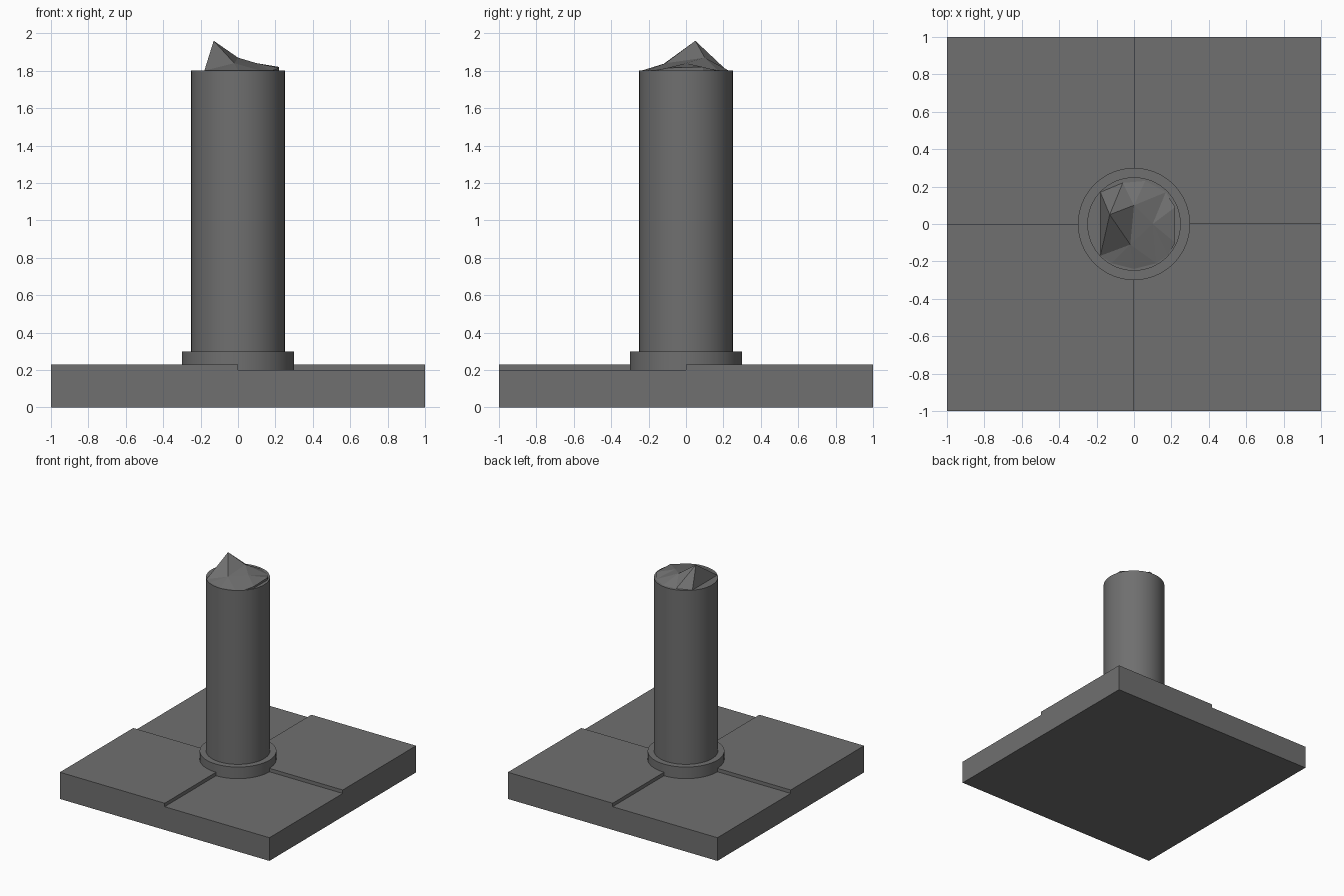
import bpy, bmesh, math
from mathutils import Vector

cube = bpy.data.objects.get("Cube")
if cube:
    bpy.data.objects.remove(cube, do_unlink=True)

# Single stone colour
stone = bpy.data.materials.new("dark_grey_stone")
stone.use_nodes = True
grey = (0.16, 0.16, 0.16, 1)
stone.diffuse_color = grey
stone.node_tree.nodes["Principled BSDF"].inputs["Base Color"].default_value = grey


def add_object(name, bm, smooth=False):
    bmesh.ops.recalc_face_normals(bm, faces=bm.faces)
    mesh = bpy.data.meshes.new(name)
    bm.to_mesh(mesh)
    bm.free()
    mesh.materials.append(stone)
    obj = bpy.data.objects.new(name, mesh)
    bpy.context.collection.objects.link(obj)
    if smooth:
        bpy.ops.object.select_all(action='DESELECT')
        obj.select_set(True)
        bpy.context.view_layer.objects.active = obj
        bpy.ops.object.shade_smooth_by_angle(angle=math.radians(30))
    return obj


def cylinder(name, radius, bottom, top):
    bm = bmesh.new()
    bmesh.ops.create_cone(bm, cap_ends=True, segments=64, radius1=radius,
                          radius2=radius, depth=top - bottom)
    bmesh.ops.translate(bm, verts=bm.verts, vec=(0, 0, (bottom + top) / 2))
    return add_object(name, bm, smooth=True)


# Base slab: four quarters, with one diagonal pair raised
bm = bmesh.new()
bmesh.ops.create_grid(bm, x_segments=2, y_segments=2, size=1)
bottom_faces = bm.faces[:]
raised = [f for f in bottom_faces
          if f.calc_center_median().x * f.calc_center_median().y > 0]
top = bmesh.ops.extrude_face_region(bm, geom=bottom_faces, use_keep_orig=True)["geom"]
top_verts = [g for g in top if isinstance(g, bmesh.types.BMVert)]
top_faces = [g for g in top if isinstance(g, bmesh.types.BMFace)]
bmesh.ops.translate(bm, verts=top_verts, vec=(0, 0, 0.2))
raised = [f for f in top_faces
          if f.calc_center_median().z > 0.19
          and f.calc_center_median().x * f.calc_center_median().y > 0]
for face in bmesh.ops.extrude_discrete_faces(bm, faces=raised)["faces"]:
    bmesh.ops.translate(bm, verts=face.verts, vec=(0, 0, 0.03))
add_object("base_slab", bm)

# Column and its collar
cylinder("collar", 0.30, 0.19, 0.30)
cylinder("column", 0.25, 0.29, 1.80)

# Broken stump on top: a jagged outline rising to a few ridge points
outline = [(-.18, .17, 0), (-.18, -.17, 0), (-.12, -.21, 0), (0, -.24, 0),
           (.12, -.21, 0), (.18, -.17, 0), (.22, -.1, .015), (.22, .09, .02),
           (.17, .17, 0), (.06, .23, 0), (-.06, .22, 0)]
ridge = [(-.13, .05, .16), (0, .1, .07), (-.02, -.11, .04), (.1, 0, .04)]
bm = bmesh.new()
rim = [bm.verts.new((x, y, 1.8 + z)) for x, y, z in outline]
peak, saddle, hollow, shelf = [bm.verts.new((x, y, 1.8 + z)) for x, y, z in ridge]


def fan(centre, first, last):
    for i in range(first, last):
        bm.faces.new((centre, rim[i % len(rim)], rim[(i + 1) % len(rim)]))


fan(peak, 10, 12)
fan(hollow, 1, 4)
fan(shelf, 4, 8)
fan(saddle, 8, 10)
for tri in ((peak, rim[1], hollow), (peak, hollow, saddle), (saddle, hollow, shelf),
            (hollow, rim[4], shelf), (shelf, rim[8], saddle), (saddle, rim[10], peak)):
    bm.faces.new(tri)

# Small lip dropping from the stump to the column top
low = [bm.verts.new((v.co.x, v.co.y, 1.8)) for v in rim[6:8]]
bm.faces.new((rim[6], low[0], low[1], rim[7]))
bm.faces.new((rim[5], low[0], rim[6]))
bm.faces.new((rim[7], low[1], rim[8]))
add_object("broken_top", bm)
